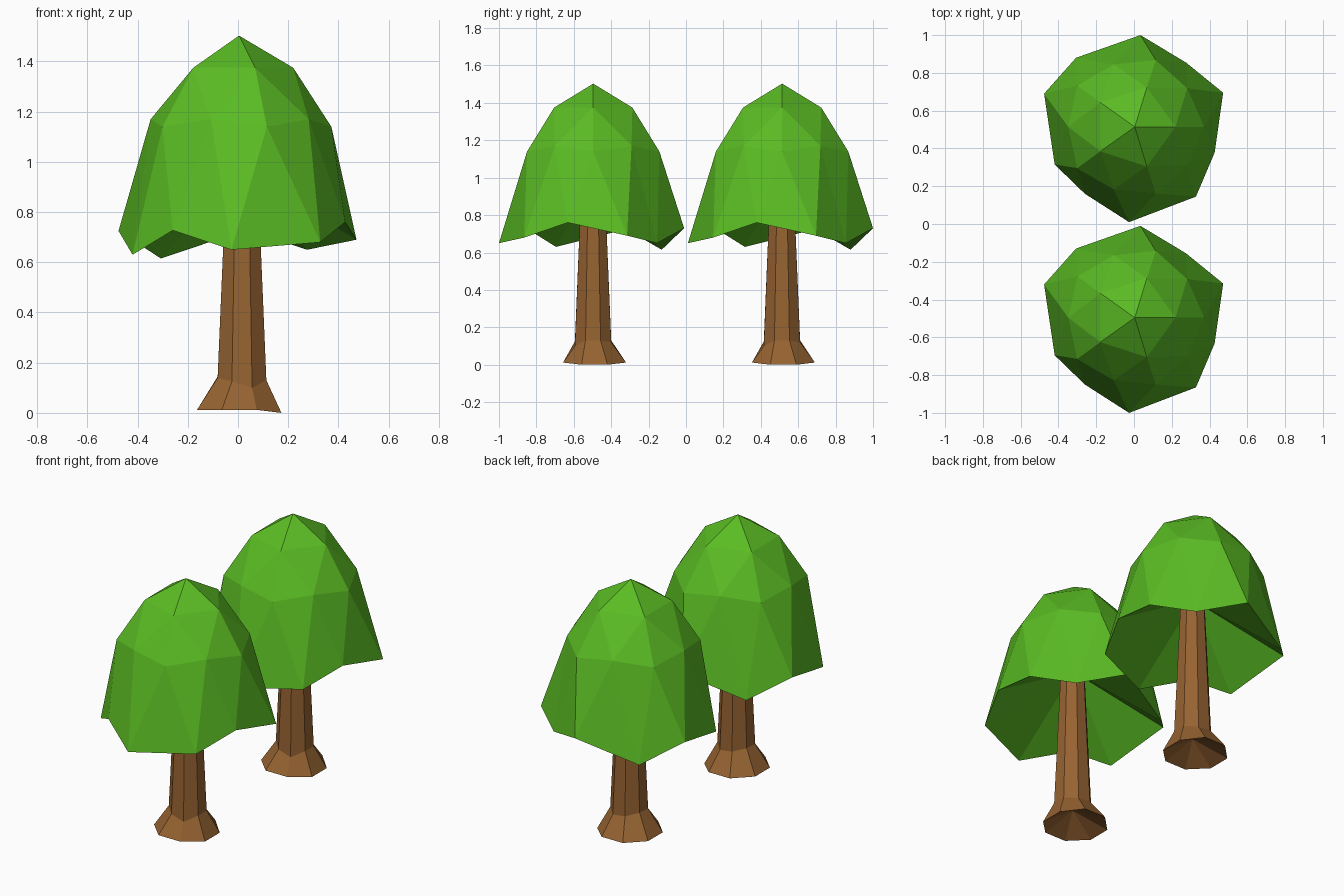
import bpy
from math import cos, sin, radians

cube = bpy.data.objects.get("Cube")
if cube:
    bpy.data.objects.remove(cube, do_unlink=True)


def make_material(name, color):
    mat = bpy.data.materials.new(name)
    mat.use_nodes = True
    mat.diffuse_color = color
    mat.node_tree.nodes["Principled BSDF"].inputs["Base Color"].default_value = color
    return mat


def make_object(name, verts, faces, mat, location):
    mesh = bpy.data.meshes.new(name)
    mesh.from_pydata(verts, [], faces)
    mesh.materials.append(mat)
    mesh.update()
    obj = bpy.data.objects.new(name, mesh)
    obj.location = location
    bpy.context.collection.objects.link(obj)
    return obj


def polar(radius, degrees, z, cx=0.0, cy=0.0):
    a = radians(degrees)
    return (cx + radius * cos(a), cy + radius * sin(a), z)


def make_canopy(name, mat, location):
    # Faceted dome: tip, ring of five, ring of ten, uneven hanging rim of ten
    rim = [(0.472, 0.19, 0.69), (0.275, 0.35, 0.65), (0.034, 0.495, 0.73),
           (-0.307, 0.375, 0.615), (-0.476, 0.185, 0.725), (-0.42, -0.19, 0.63),
           (-0.26, -0.345, 0.727), (-0.026, -0.495, 0.65), (0.328, -0.36, 0.68),
           (0.427, -0.127, 0.76)]
    cy = 0.009
    verts = [(0.004, cy, 1.503)]
    verts += [polar(0.22, 72 * k, 1.375, 0, cy) for k in range(5)]
    for k in range(10):
        corner = k % 2 == 0
        verts.append(polar(0.372 if corner else 0.348, 36 * k,
                           1.14 if corner else 1.17, 0, cy))
    verts += rim
    # Hollow underside rises to a point around the trunk
    verts.append((0.01, cy, 0.97))
    hollow = len(verts) - 1

    def upper(k):
        return 1 + k % 5

    def middle(k):
        return 6 + k % 10

    def lower(k):
        return 16 + k % 10

    faces = [(hollow, lower(k + 1), lower(k)) for k in range(10)]
    for k in range(5):
        c = 2 * k
        faces += [
            (0, upper(k), upper(k + 1)),
            (upper(k), middle(c), middle(c + 1)),
            (upper(k), middle(c + 1), upper(k + 1)),
            (upper(k + 1), middle(c + 1), middle(c + 2)),
            (middle(c), lower(c - 1), lower(c)),
            (middle(c), lower(c), middle(c + 1)),
            (middle(c + 1), lower(c), lower(c + 1)),
            (middle(c + 1), lower(c + 1), middle(c + 2)),
        ]
    return make_object(name, verts, faces, mat, location)


def make_trunk(name, mat, location):
    # Eight-sided tapered trunk with a jagged collar and flared, hollow foot
    sides = 8
    collar = [0.13, 0.12, 0.13, 0.145, 0.14, 0.125, 0.10, 0.13]
    cx, cy = 0.016, 0.008

    def angle(k):
        return 45 * k + 22.5

    foot = [polar(0.182, angle(k), 0.0 if k in (0, sides - 1) else 0.012, 0.005, 0.016)
            for k in range(sides)]
    neck = [polar(0.105, angle(k), collar[k], cx, cy) for k in range(sides)]
    top = [polar(0.067, angle(k), 0.97, cx, cy) for k in range(sides)]
    hollow = 3 * sides
    faces = [tuple(range(2 * sides, hollow))]
    for k in range(sides):
        n = (k + 1) % sides
        faces.append((hollow, n, k))
        for ring in (0, sides):
            faces.append((ring + k, ring + n, ring + sides + n, ring + sides + k))
    return make_object(name, foot + neck + top + [(cx, cy, 0.1)], faces, mat, location)


leaf_green = make_material("leaf_green", (0.102, 0.50, 0.017, 1))
bark_brown = make_material("bark_brown", (0.305, 0.125, 0.031, 1))

# Two matching trees, one behind the other
for label, y in (("front", -0.505), ("back", 0.505)):
    make_canopy(label + "_tree_canopy", leaf_green, (0, y, 0))
    make_trunk(label + "_tree_trunk", bark_brown, (0, y, 0))
